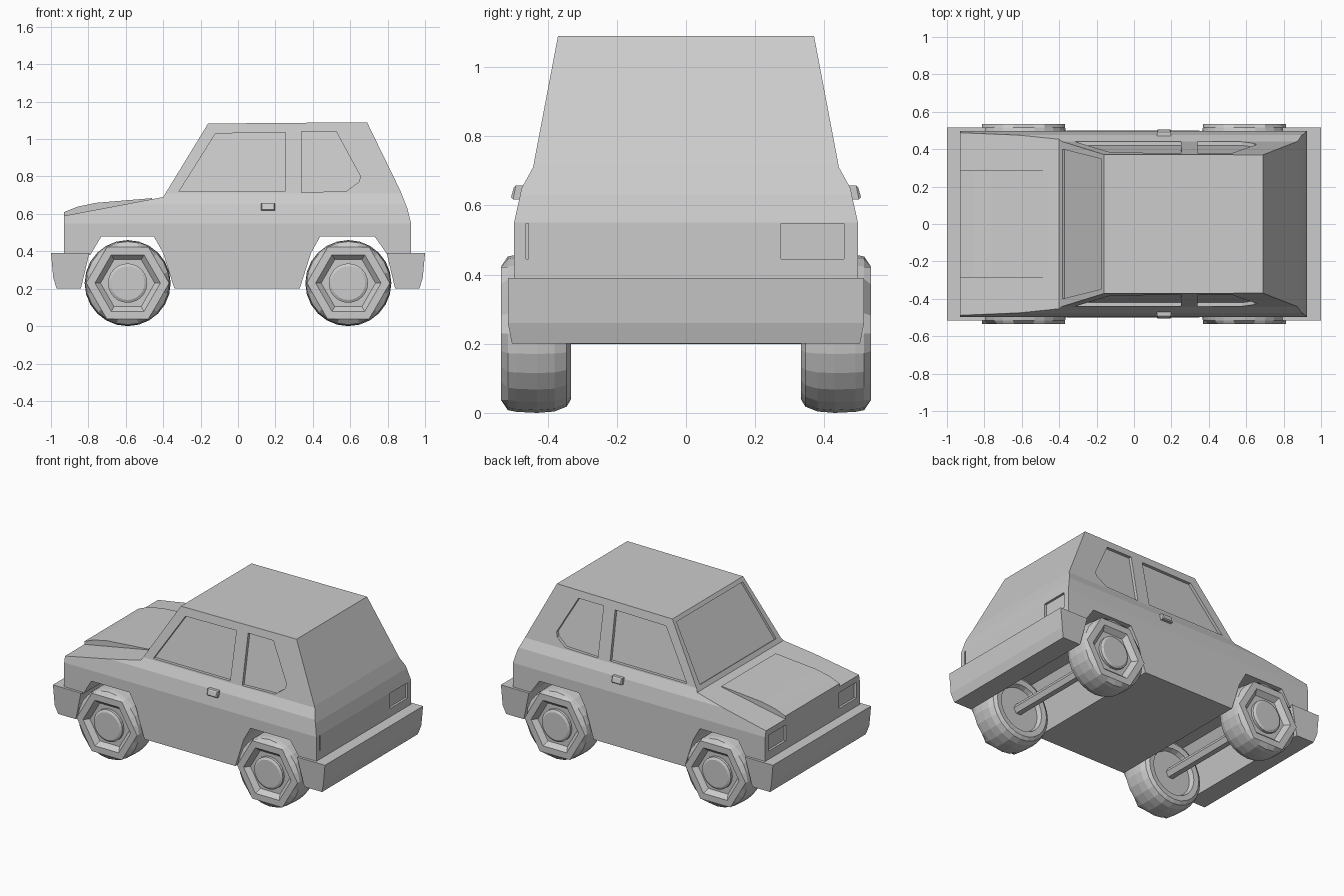
import bpy, bmesh
from math import pi, cos, sin, radians
from mathutils import Vector

if "Cube" in bpy.data.objects:
    bpy.data.objects.remove(bpy.data.objects["Cube"])


def finish(name, bm):
    bmesh.ops.recalc_face_normals(bm, faces=bm.faces)
    me = bpy.data.meshes.new(name)
    bm.to_mesh(me)
    bm.free()
    ob = bpy.data.objects.new(name, me)
    bpy.context.collection.objects.link(ob)
    return ob


def loft(bm, rings):
    """Skin closed rings of points and cap both ends."""
    vs = [[bm.verts.new(p) for p in r] for r in rings]
    n = len(vs[0])
    for a, b in zip(vs, vs[1:]):
        for i in range(n):
            j = (i + 1) % n
            bm.faces.new((a[i], a[j], b[j], b[i]))
    bm.faces.new(vs[0][::-1])
    bm.faces.new(vs[-1])


def box(bm, x0, x1, y0, y1, z0, z1):
    loft(bm, [[(x0, y0, z), (x1, y0, z), (x1, y1, z), (x0, y1, z)] for z in (z0, z1)])


# Half width of the body at height z
WIDTH = [(0.0, 0.50), (0.55, 0.497), (0.65, 0.475), (0.71, 0.442), (1.09, 0.37)]


def width(z):
    for (z0, w0), (z1, w1) in zip(WIDTH, WIDTH[1:]):
        if z <= z1 + 1e-5:
            return w0 + (w1 - w0) * (z - z0) / (z1 - z0)
    return WIDTH[-1][1]


# Body shell: side profile extruded, then tapered with height
profile = [(-0.93, 0.38), (-0.79, 0.38), (-0.73, 0.48), (-0.45, 0.48), (-0.40, 0.39),
           (-0.34, 0.2), (0.33, 0.2), (0.39, 0.39), (0.44, 0.48), (0.73, 0.48),
           (0.80, 0.38), (0.925, 0.38), (0.925, 0.55), (0.905, 0.63), (0.87, 0.72),
           (0.69, 1.09), (-0.16, 1.083), (-0.40, 0.69), (-0.93, 0.59)]
bm = bmesh.new()
loft(bm, [[(x, y, z) for x, z in profile] for y in (-0.5, 0.5)])
for z, _ in WIDTH[1:-1]:
    bmesh.ops.bisect_plane(bm, geom=bm.verts[:] + bm.edges[:] + bm.faces[:], dist=1e-5,
                           plane_co=(0, 0, z), plane_no=(0, 0, 1))
for v in bm.verts:
    v.co.y = width(v.co.z) * (1 if v.co.y > 0 else -1)
body = finish("body_shell", bm)

# Recess cutters: side windows, windscreen, headlights, tail lights
windows = [[(-0.315, 0.72), (0.25, 0.72), (0.255, 1.035), (-0.12, 1.03)],
           [(0.34, 0.715), (0.58, 0.722), (0.645, 0.77), (0.655, 0.80), (0.525, 1.04), (0.34, 1.04)]]
bm = bmesh.new()
for s in (-1, 1):
    for win in windows:
        loft(bm, [[(x, s * (width(z) + d), z) for x, z in win] for d in (-0.02, 0.05)])
    y0, y1 = sorted((s * 0.28, s * 0.46))
    box(bm, -0.98, -0.915, y0, y1, 0.445, 0.55)
box(bm, 0.91, 0.98, 0.275, 0.457, 0.445, 0.547)
box(bm, 0.91, 0.98, -0.463, -0.455, 0.445, 0.547)
base, top = Vector((-0.40, 0, 0.69)), Vector((-0.16, 0, 1.083))
out = Vector((base.z - top.z, 0, top.x - base.x)).normalized()
rings = []
for d in (-0.015, 0.05):
    lo, hi = base.lerp(top, 0.07) + out * d, base.lerp(top, 0.94) + out * d
    rings.append([lo + Vector((0, -0.40, 0)), lo + Vector((0, 0.40, 0)),
                  hi + Vector((0, 0.348, 0)), hi + Vector((0, -0.348, 0))])
loft(bm, rings)
cutter = finish("recess_cutter", bm)
cutter.hide_render = True
mod = body.modifiers.new("recesses", 'BOOLEAN')
mod.operation = 'DIFFERENCE'
mod.solver = 'EXACT'
mod.object = cutter
bpy.context.view_layer.objects.active = body
bpy.ops.object.modifier_apply(modifier=mod.name)
bpy.data.objects.remove(cutter)

# Raised hood panel
bm = bmesh.new()
hood = [(-0.93, 0.585), (-0.93, 0.61), (-0.86, 0.638), (-0.76, 0.659), (-0.46, 0.684), (-0.46, 0.66)]
loft(bm, [[(x, y, z) for x, z in hood] for y in (-0.285, 0.285)])
finish("hood_panel", bm)

# Bumpers, wrapping to the wheel arches
bumper = [(1.0, 0.39), (0.988, 0.26), (0.97, 0.2), (0.84, 0.2), (0.795, 0.39)]
for name, s in (("front_bumper", -1), ("rear_bumper", 1)):
    bm = bmesh.new()
    loft(bm, [[(s * x, e * (0.515 if z > 0.22 else 0.503), z) for x, z in bumper] for e in (-1, 1)])
    finish(name, bm)

# Door handles
for name, s in (("near_door_handle", -1), ("far_door_handle", 1)):
    bm = bmesh.new()
    loft(bm, [[(0.16 + a * w, s * (y + (0.008 if b < 0 else 0)), 0.637 + b * h)
               for a, b in ((-1, -1), (1, -1), (1, 1), (-1, 1))]
              for y, w, h in ((0.45, 0.038, 0.02), (0.492, 0.038, 0.02), (0.498, 0.032, 0.014))])
    finish(name, bm)


def ring(cx, cz, r, y, hexed):
    pts = []
    for k in range(24):
        a = k * pi / 12
        q = r * cos(pi / 6) / cos(a % (pi / 3) - pi / 6) if hexed else r
        pts.append((cx + q * cos(a), y, cz + q * sin(a)))
    return pts


# Wheels: round tyre that turns into a hexagonal rim, with a round hub
TYRE = [(0.145, 0.365, 0), (0.155, 0.335, 0), (0.19, 0.332, 0), (0.212, 0.345, 0), (0.226, 0.38, 0),
        (0.23, 0.43, 0), (0.227, 0.49, 0), (0.222, 0.515, 0), (0.222, 0.535, 1),
        (0.175, 0.535, 1), (0.165, 0.525, 1), (0.145, 0.505, 1)]
HUB = [(0.105, 0.49, 0), (0.105, 0.522, 0), (0.09, 0.53, 0)]
AZ = 0.23
for end, cx in (("front", -0.59), ("rear", 0.59)):
    for side, s in (("near", -1), ("far", 1)):
        bm = bmesh.new()
        for prof in (TYRE, HUB):
            loft(bm, [ring(cx, AZ, r, s * y, h) for r, y, h in prof])
        finish(f"{end}_{side}_wheel", bm)
    # Axle
    bm = bmesh.new()
    loft(bm, [[(cx + 0.035 * cos(radians(60 * k)), y, AZ + 0.035 * sin(radians(60 * k)))
               for k in range(6)] for y in (-0.38, 0.38)])
    finish(f"{end}_axle", bm)
